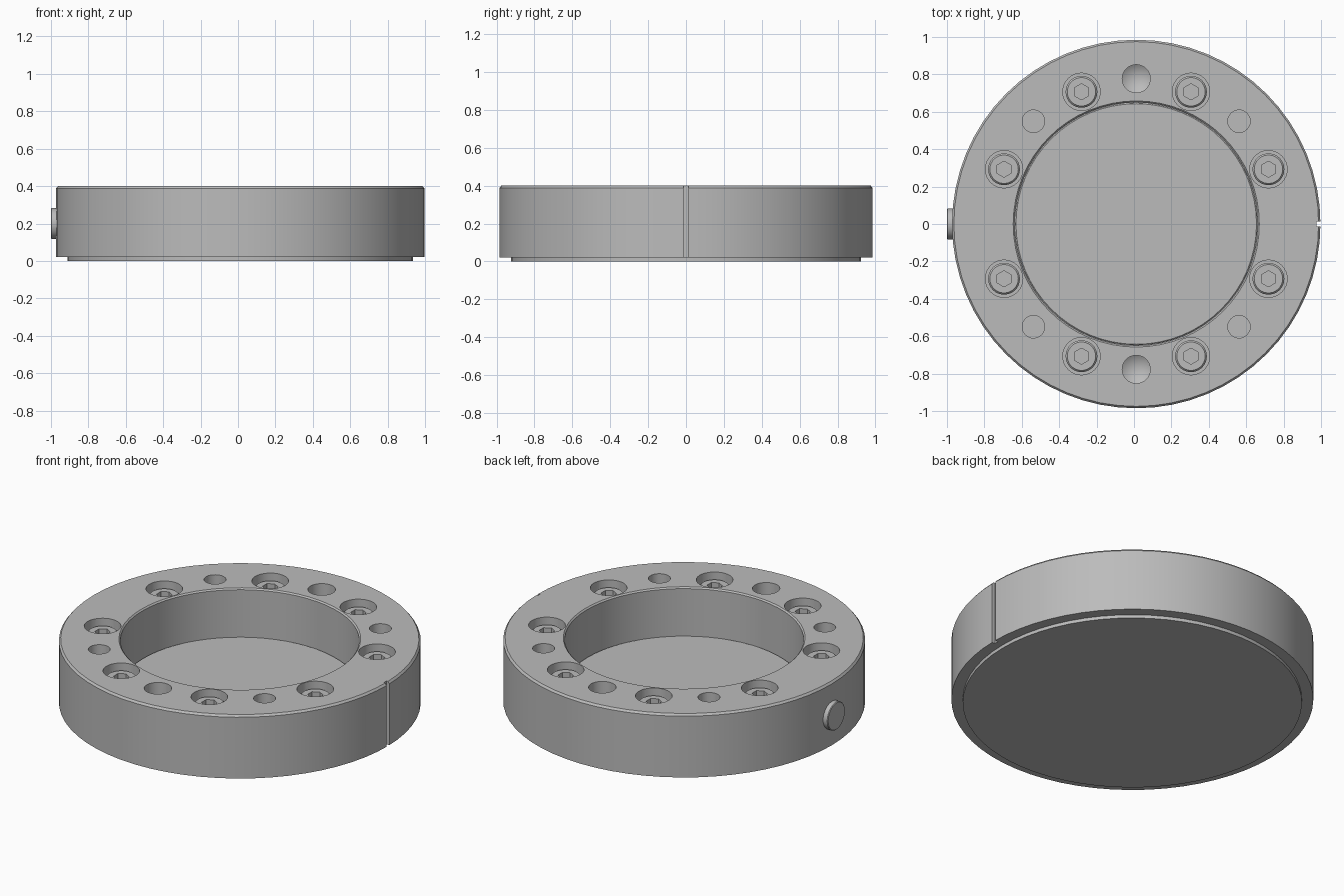
import bpy, bmesh, math
from mathutils import Matrix, Vector

CX = 0.012      # ring axis, offset because the plug sticks out on one side
SEG = 64

if "Cube" in bpy.data.objects:
    bpy.data.objects.remove(bpy.data.objects["Cube"], do_unlink=True)

grey = bpy.data.materials.new("machined grey")
grey.use_nodes = True
COLOR = (0.5, 0.5, 0.5, 1)
grey.diffuse_color = COLOR
grey.node_tree.nodes["Principled BSDF"].inputs["Base Color"].default_value = COLOR


def lathe(bm, profile, seg, matrix, closed=False, turn=0.0):
    """Revolve (radius, height) points; an open profile is capped at both ends."""
    rings = []
    for r, z in profile:
        if r == 0:
            rings.append([bm.verts.new(matrix @ Vector((0, 0, z)))] * seg)
            continue
        angles = [turn + 2 * math.pi * i / seg for i in range(seg)]
        rings.append([bm.verts.new(matrix @ Vector((r * math.cos(a), r * math.sin(a), z)))
                      for a in angles])
    pairs = list(zip(rings, rings[1:]))
    if closed:
        pairs.append((rings[-1], rings[0]))
    for low, high in pairs:
        for i in range(seg):
            j = (i + 1) % seg
            corners = list(dict.fromkeys((low[i], low[j], high[j], high[i])))
            bm.faces.new(corners)
    if not closed:
        for ring in (rings[0], rings[-1]):
            if len(set(ring)) > 1:
                bm.faces.new(ring)


def finish(name, bm):
    bmesh.ops.recalc_face_normals(bm, faces=bm.faces)
    mesh = bpy.data.meshes.new(name)
    bm.to_mesh(mesh)
    bm.free()
    mesh.materials.append(grey)
    obj = bpy.data.objects.new(name, mesh)
    bpy.context.collection.objects.link(obj)
    return obj


def select(obj):
    bpy.ops.object.select_all(action='DESELECT')
    obj.select_set(True)
    bpy.context.view_layer.objects.active = obj


def smooth(obj):
    select(obj)
    bpy.ops.object.shade_smooth_by_angle(angle=math.radians(25))


def polar(radius, degrees, z=0.0):
    a = math.radians(degrees)
    return Matrix.Translation((CX + radius * math.cos(a), radius * math.sin(a), z))


axis = Matrix.Translation((CX, 0, 0))
bolt_places = [polar(0.765, 22.5 + 45 * k) for k in range(8)]

# Ring body with chamfered top edges
bm = bmesh.new()
lathe(bm, [(0.65, 0.02), (0.985, 0.02), (0.985, 0.388), (0.975, 0.4),
           (0.658, 0.4), (0.65, 0.392)], SEG, axis, closed=True)
ring = finish("ring_body", bm)

# Cutters: counterbores, plain holes, drilled holes with cone ends, side slot
bm = bmesh.new()
for place in bolt_places:
    lathe(bm, [(0.1, 0.25), (0.1, 0.5)], 32, place)
for k in range(4):
    lathe(bm, [(0.06, 0.2), (0.06, 0.5)], 32, polar(0.777, 45 + 90 * k))
for angle in (90, 270):
    lathe(bm, [(0, 0.16), (0.075, 0.21), (0.075, 0.5)], 32, polar(0.777, angle))
slot = Matrix.Translation((CX + 0.995, 0, 0.2)) @ Matrix.Diagonal((0.06, 0.026, 0.6, 1))
bmesh.ops.create_cube(bm, size=1, matrix=slot)
cutter = finish("hole_cutter", bm)
cutter.hide_render = True

cut = ring.modifiers.new("holes", 'BOOLEAN')
cut.operation = 'DIFFERENCE'
cut.solver = 'EXACT'
cut.object = cutter
select(ring)
bpy.ops.object.modifier_apply(modifier=cut.name)
bpy.data.objects.remove(cutter, do_unlink=True)
smooth(ring)

# Base plate with the raised floor that fills the bore
bm = bmesh.new()
lathe(bm, [(0.923, 0), (0.923, 0.021), (0.649, 0.021), (0.649, 0.105), (0.643, 0.11)],
      SEG, axis)
smooth(finish("base_plate", bm))

# Socket head bolts: head with chamfer and a sunken hexagon
for n, place in enumerate(bolt_places, 1):
    bm = bmesh.new()
    lathe(bm, [(0.085, 0.24), (0.085, 0.355), (0.076, 0.365)], 30, place)
    bm.faces.ensure_lookup_table()
    top = max(bm.faces, key=lambda f: f.calc_center_median().z)
    rim = list(top.verts)
    bm.faces.remove(top)
    hexes = []
    for z in (0.365, 0.315):
        hexes.append([bm.verts.new(place @ Vector((0.043 * math.cos(a), 0.043 * math.sin(a), z)))
                      for a in (math.pi / 6 + math.pi / 3 * i for i in range(6))])
    upper, lower = hexes
    for i in range(6):
        j = (i + 1) % 6
        bm.faces.new((upper[i], upper[j], lower[j], lower[i]))
    bm.faces.new(lower)
    hex_edges = [e for e in bm.edges if set(e.verts) <= set(upper)]
    rim_edges = [e for e in bm.edges if set(e.verts) <= set(rim)]
    bmesh.ops.bridge_loops(bm, edges=hex_edges + rim_edges)
    smooth(finish(f"socket_bolt_{n}", bm))

# Round plug on the right side
bm = bmesh.new()
side = Matrix.Translation((-0.93, 0, 0.2)) @ Matrix.Rotation(-math.pi / 2, 4, 'Y')
lathe(bm, [(0.083, 0), (0.083, 0.066), (0.079, 0.07)], 32, side)
smooth(finish("side_plug", bm))
